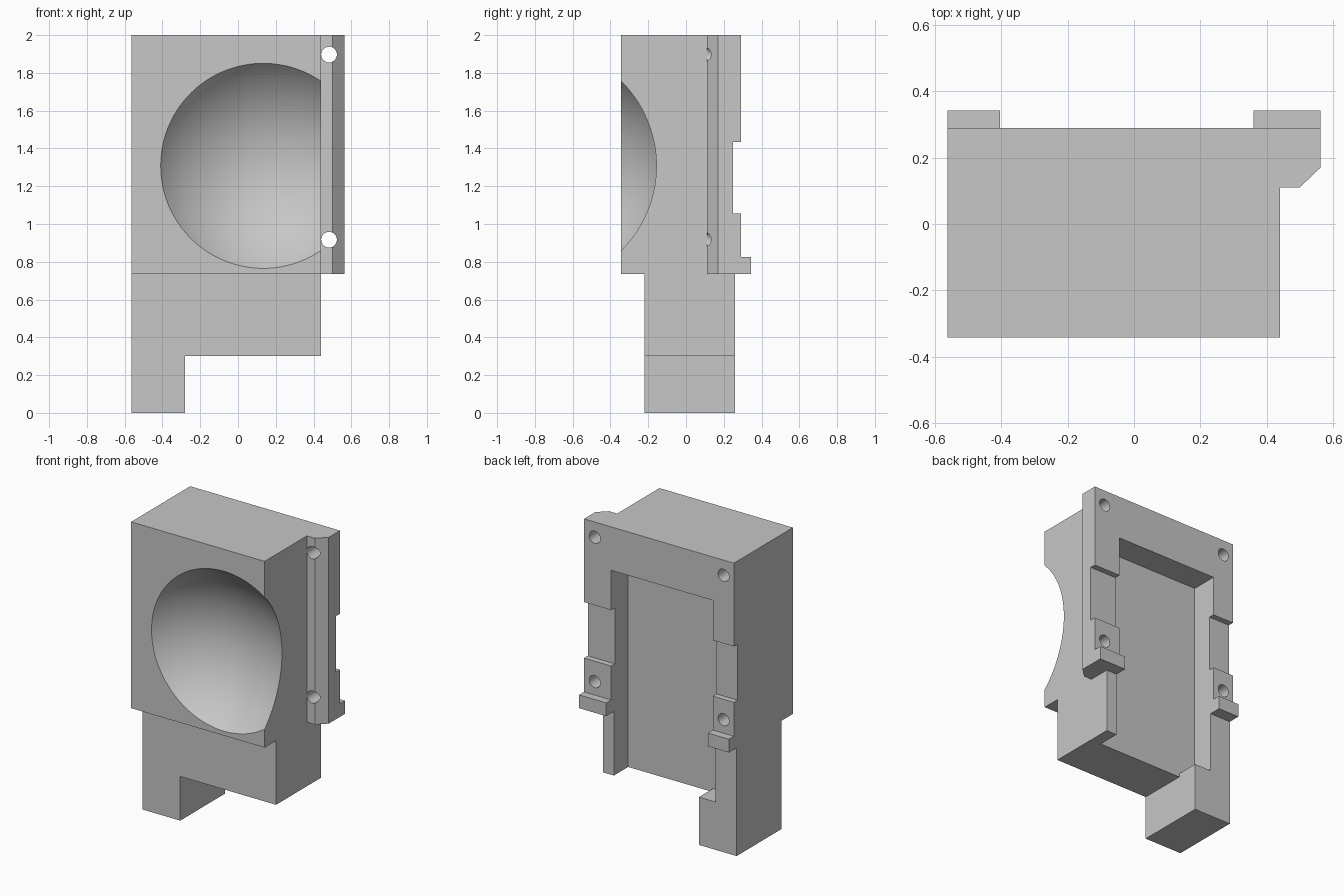
import bpy
import bmesh
from math import radians
from mathutils import Matrix, Vector

if "Cube" in bpy.data.objects:
    bpy.data.objects.remove(bpy.data.objects["Cube"])

grey = bpy.data.materials.new("light_grey")
grey.use_nodes = True
colour = (0.57, 0.57, 0.57, 1)
grey.diffuse_color = colour
grey.node_tree.nodes["Principled BSDF"].inputs["Base Color"].default_value = colour


def finish(name, bm):
    bmesh.ops.recalc_face_normals(bm, faces=bm.faces)
    mesh = bpy.data.meshes.new(name)
    bm.to_mesh(mesh)
    bm.free()
    mesh.materials.append(grey)
    obj = bpy.data.objects.new(name, mesh)
    bpy.context.collection.objects.link(obj)
    return obj


def prism(name, points, sweep):
    """Extrude a closed outline of 3D points along a vector."""
    bm = bmesh.new()
    face = bm.faces.new([bm.verts.new(p) for p in points])
    extruded = bmesh.ops.extrude_face_region(bm, geom=[face])["geom"]
    verts = [g for g in extruded if isinstance(g, bmesh.types.BMVert)]
    bmesh.ops.translate(bm, vec=Vector(sweep), verts=verts)
    return finish(name, bm)


def box(name, low, high):
    (x0, y0, z0), (x1, y1, z1) = low, high
    outline = [(x0, y0, z0), (x1, y0, z0), (x1, y1, z0), (x0, y1, z0)]
    return prism(name, outline, (0, 0, z1 - z0))


def hole(name, x, z):
    bm = bmesh.new()
    turn = Matrix.Translation((x, 0.31, z)) @ Matrix.Rotation(radians(90), 4, "X")
    bmesh.ops.create_cone(bm, cap_ends=True, segments=32, radius1=0.0415,
                          radius2=0.0415, depth=0.42, matrix=turn)
    return finish(name, bm)


# Housing: side outline with the rear notch, lip and narrow lower part
half = 0.5625
side = [(-0.343, 2), (-0.343, 0.735), (-0.22, 0.735), (-0.22, 0), (0.26, 0),
        (0.26, 0.735), (0.343, 0.735), (0.343, 0.825), (0.29, 0.825),
        (0.29, 1.055), (0.25, 1.055), (0.25, 1.435), (0.29, 1.435), (0.29, 2)]
housing = prism("housing", [(-half, y, z) for y, z in side], (2 * half, 0, 0))

# Front corner removed to leave the chamfered mounting flange
corner = [(0.44, -1), (1, -1), (0.9, 0.494), (0.5, 0.11), (0.44, 0.11)]
cutters = [prism("flange_cutter", [(x, y, -0.1) for x, y in corner], (0, 0, 2.3))]

# Space below the flange and beside the foot
cutters.append(box("under_flange_cutter", (0.44, -1, -0.2), (1, 1, 0.735)))
cutters.append(box("foot_cutter", (-0.28, -1, -0.3), (1.1, 1, 0.3)))

# Rear pocket, open at the bottom beside the foot
cutters.append(box("pocket_cutter", (-0.405, 0.107, 0.325), (0.36, 0.8, 1.705)))
cutters.append(box("pocket_opening_cutter", (-0.28, 0.107, 0.2), (0.36, 0.7, 0.5)))

# Spherical dish in the front
bm = bmesh.new()
bmesh.ops.create_uvsphere(bm, u_segments=96, v_segments=64, radius=0.702,
                          matrix=Matrix.Translation((0.133, -0.788, 1.308)))
cutters.append(finish("dish_cutter", bm))

# Screw holes: through the flange on one side, blind on the other
for x in (0.482, -0.485):
    for z in (0.917, 1.897):
        cutters.append(hole("hole_cutter", x, z))

# Apply every cut, then discard the cutters
bpy.context.view_layer.objects.active = housing
for cutter in cutters:
    cutter.hide_render = True
    cut = housing.modifiers.new(cutter.name, "BOOLEAN")
    cut.operation = "DIFFERENCE"
    cut.solver = "EXACT"
    cut.object = cutter
    bpy.ops.object.modifier_apply(modifier=cut.name)
    bpy.data.objects.remove(cutter)

bpy.ops.object.select_all(action="DESELECT")
housing.select_set(True)
bpy.ops.object.shade_smooth_by_angle(angle=radians(25))
